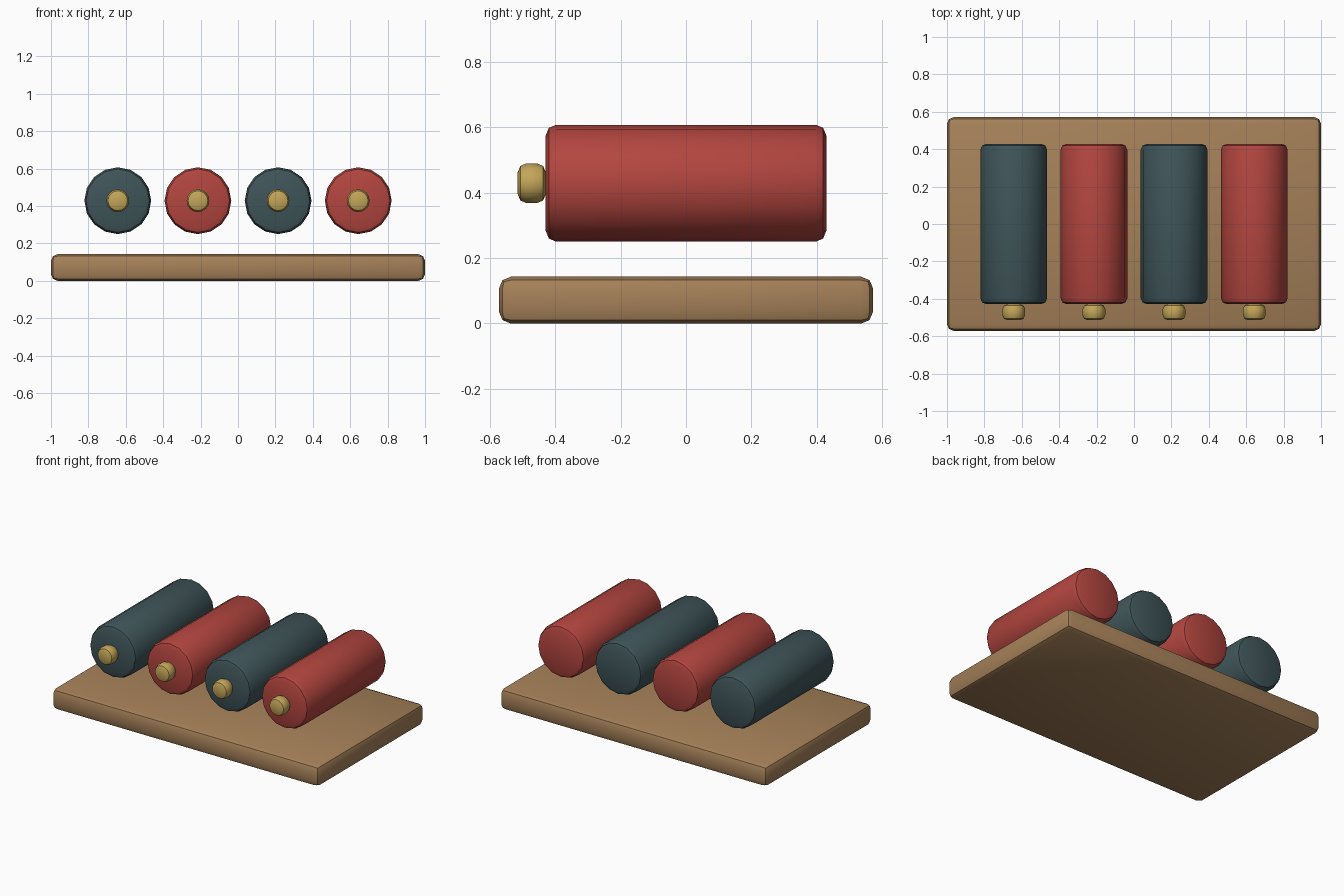
import bpy, math

if "Cube" in bpy.data.objects:
    bpy.data.objects.remove(bpy.data.objects["Cube"])


def material(name, color):
    m = bpy.data.materials.new(name)
    m.diffuse_color = (*color, 1)
    m.use_nodes = True
    m.node_tree.nodes["Principled BSDF"].inputs["Base Color"].default_value = m.diffuse_color
    return m


WOOD = material("wood", (0.38, 0.22, 0.10))
SLATE = material("slate", (0.05, 0.09, 0.10))
RED = material("red", (0.45, 0.06, 0.05))
BRASS = material("brass", (0.55, 0.38, 0.10))


def finish(name, mat, bevel):
    """Name, colour, round and smooth the active object."""
    ob = bpy.context.object
    ob.name = name
    ob.data.materials.append(mat)
    bpy.ops.object.transform_apply(location=False, rotation=True, scale=True)
    mod = ob.modifiers.new("round_edges", 'BEVEL')
    mod.width = bevel
    mod.segments = 2
    mod.limit_method = 'ANGLE'
    mod.angle_limit = math.radians(30)
    bpy.ops.object.modifier_apply(modifier=mod.name)
    bpy.ops.object.shade_smooth_by_angle(angle=math.radians(40))


def roller(name, x, y, radius, depth, sides, mat, bevel):
    """Rounded cylinder lying along y."""
    bpy.ops.mesh.primitive_cylinder_add(vertices=sides, radius=radius, depth=depth,
                                        location=(x, y, 0.4286),
                                        rotation=(math.pi / 2, 0, 0))
    finish(name, mat, bevel)


# base board
bpy.ops.mesh.primitive_cube_add(size=1, location=(0, 0, 0.0714))
bpy.context.object.scale = (2, 1.1429, 0.1429)
finish("base_board", WOOD, 0.036)

# four floating rollers, alternating colours, each with a brass knob in front
for i in range(4):
    x = (i - 1.5) * 0.4286
    roller(f"roller_{i + 1}", x, 0, 0.1786, 0.8571, 16, RED if i % 2 else SLATE, 0.032)
    roller(f"knob_{i + 1}", x, -0.4714, 0.0607, 0.0857, 16, BRASS, 0.027)
